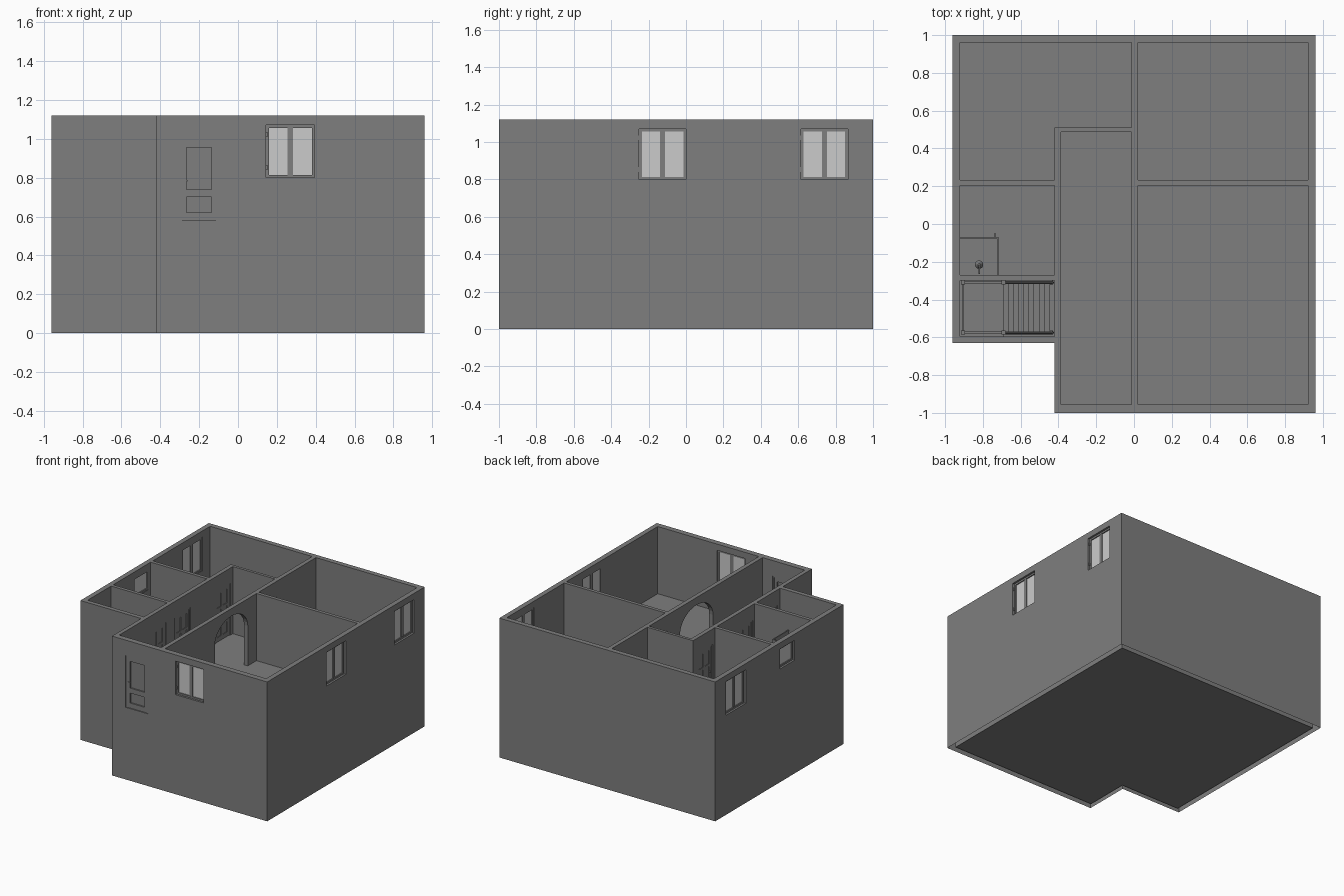
import bpy, bmesh, math
from mathutils import Matrix, Vector

if "Cube" in bpy.data.objects:
    bpy.data.objects.remove(bpy.data.objects["Cube"])

FLOOR, TOP = 0.58, 1.12


def material(name, v):
    m = bpy.data.materials.new(name)
    m.diffuse_color = (v, v, v, 1)
    m.use_nodes = True
    m.node_tree.nodes["Principled BSDF"].inputs["Base Color"].default_value = m.diffuse_color
    return m


dark = material("dark_grey", 0.21)
glass = material("glass", 0.58)


def finish(name, bm, matrix=None, mat=dark):
    if matrix is not None:
        bm.transform(matrix)
    bmesh.ops.recalc_face_normals(bm, faces=bm.faces)
    me = bpy.data.meshes.new(name)
    bm.to_mesh(me)
    bm.free()
    me.materials.append(mat)
    ob = bpy.data.objects.new(name, me)
    bpy.context.scene.collection.objects.link(ob)
    return ob


def boxes(name, items, matrix=None, mat=dark):
    """One object made of boxes given as (x0, x1, y0, y1, z0, z1)."""
    bm = bmesh.new()
    for x0, x1, y0, y1, z0, z1 in items:
        m = Matrix.Translation(((x0 + x1) / 2, (y0 + y1) / 2, (z0 + z1) / 2))
        bmesh.ops.create_cube(bm, size=1, matrix=m @ Matrix.Diagonal((x1 - x0, y1 - y0, z1 - z0, 1)))
    return finish(name, bm, matrix, mat)


def prism(name, pts, z0, z1, matrix=None):
    """Closed extrusion of a flat outline from z0 to z1."""
    bm = bmesh.new()
    lo = [bm.verts.new((x, y, z0)) for x, y in pts]
    hi = [bm.verts.new((x, y, z1)) for x, y in pts]
    bm.faces.new(lo[::-1])
    bm.faces.new(hi)
    for i in range(len(pts)):
        j = (i + 1) % len(pts)
        bm.faces.new((lo[i], lo[j], hi[j], hi[i]))
    return finish(name, bm, matrix)


def rod(name, a, b, r, r2=None, n=12):
    a, b = Vector(a), Vector(b)
    bm = bmesh.new()
    bmesh.ops.create_cone(bm, cap_ends=True, segments=n, radius1=r, radius2=r if r2 is None else r2, depth=(b - a).length)
    rot = (b - a).to_track_quat('Z', 'Y').to_matrix().to_4x4()
    return finish(name, bm, Matrix.Translation((a + b) / 2) @ rot)


def cut(ob, cutter):
    m = ob.modifiers.new("cut", 'BOOLEAN')
    m.operation, m.solver, m.object = 'DIFFERENCE', 'EXACT', cutter
    bpy.context.view_layer.objects.active = ob
    bpy.ops.object.modifier_apply(modifier=m.name)
    bpy.data.objects.remove(cutter)


def place(x, y, z, deg):
    return Matrix.Translation((x, y, z)) @ Matrix.Rotation(math.radians(deg), 4, 'Z')


# Outer walls: L-shaped shell
outer = [(-0.96, 1), (-0.96, -0.63), (-0.42, -0.63), (-0.42, -1), (0.96, -1), (0.96, 1)]
inner = [(-0.92, 0.96), (-0.92, -0.595), (-0.387, -0.595), (-0.387, -0.955), (0.92, -0.955), (0.92, 0.96)]
shell = prism("outer_walls", outer, 0, TOP)
cut(shell, prism("cutter", inner, -0.1, TOP + 0.1))

# Floors: lower slab, upper slab with stair well
prism("lower_floor", inner, 0.004, 0.025)
upper = prism("upper_floor", inner, FLOOR - 0.03, FLOOR)
cut(upper, boxes("cutter", [(-0.95, -0.42, -0.62, -0.30, 0.4, 0.7)]))

# Hall wall with the archway as part of its profile (profile plane y-z, extruded along x)
to_x_wall = Matrix(((0, 0, 1, 0), (1, 0, 0, 0), (0, 1, 0, 0), (0, 0, 0, 1)))
curve = [(-0.115 - 0.21 * math.cos(t), 0.90 + 0.16 * math.sin(t)) for t in [math.pi * i / 16 for i in range(17)]]
profile = [(-0.956, FLOOR), (-0.325, FLOOR)] + curve + [(0.095, FLOOR), (0.961, FLOOR), (0.961, TOP), (-0.956, TOP)]
mid_wall = prism("hall_right_wall", profile, -0.013, 0.021, to_x_wall)

# Other partition walls
hall_wall = boxes("hall_left_wall", [(-0.42, -0.387, -0.60, 0.51, FLOOR, TOP)])
boxes("hall_end_wall", [(-0.39, -0.012, 0.487, 0.51, FLOOR, TOP)])
boxes("right_rooms_wall", [(0.02, 0.921, 0.205, 0.233, FLOOR, TOP)])
boxes("bedroom_bath_wall", [(-0.921, -0.419, 0.205, 0.233, FLOOR, TOP)])
boxes("bath_stair_wall", [(-0.921, -0.419, -0.298, -0.27, FLOOR, TOP)])


# Windows: local x along the wall, outside faces -y, origin at lower middle of outer face
def window(name, wall, w, h, matrix, leaves=2):
    cut(wall, boxes("cutter", [(-w / 2, w / 2, -0.05, 0.1, 0, h)], matrix))
    f, a, b = 0.014, 0.016, 0.036
    parts = [(-w / 2, -w / 2 + f, a, b, 0, h), (w / 2 - f, w / 2, a, b, 0, h),
             (-w / 2 + f, w / 2 - f, a, b, 0, f), (-w / 2 + f, w / 2 - f, a, b, h - f, h)]
    if leaves == 2:
        parts.append((-0.014, 0.014, a + 0.002, b - 0.002, f, h - f))
    boxes(name + "_frame", parts, matrix)
    boxes(name + "_hinges", [(-w / 2, -w / 2 + 0.007, 0.008, 0.016, h * k, h * k + 0.025) for k in (0.15, 0.78)], matrix)
    boxes(name + "_glass", [(-w / 2 + f, w / 2 - f, 0.024, 0.028, f, h - f)], matrix, glass)


window("front_window", shell, 0.25, 0.27, place(0.27, -1, 0.80, 0))
window("right_front_window", shell, 0.25, 0.27, place(0.96, -0.125, 0.80, 90))
window("right_back_window", shell, 0.25, 0.27, place(0.96, 0.74, 0.80, 90))
window("left_back_window", shell, 0.25, 0.27, place(-0.96, 0.735, 0.80, -90))
window("bath_window", shell, 0.19, 0.16, place(-0.96, 0.085, 0.91, -90), 1)


# Doors: recessed frame, panelled leaf and small handles
def door(name, wall, matrix, depth, cols, rows):
    w, h, f = 0.20, 0.415, 0.012
    cut(wall, boxes("cutter", [(-w / 2, w / 2, -0.05, 0.1, 0.0, h)], matrix))
    a, b = 0.008, depth - 0.008
    mid = (a + b) / 2
    boxes(name + "_frame", [(-w / 2, -w / 2 + f, a - 0.003, b + 0.003, 0, h), (w / 2 - f, w / 2, a - 0.003, b + 0.003, 0, h),
                            (-w / 2 + f, w / 2 - f, a - 0.003, b + 0.003, h - f, h)], matrix)
    i, s = w / 2 - f, 0.024
    parts = [(-i, i, mid - 0.003, mid + 0.003, 0, h - f)]
    step = (2 * i - s) / cols
    for k in range(cols + 1):
        parts.append((-i + k * step, -i + k * step + s, a, b, 0, h - f))
    for z0, z1 in rows:
        parts.append((-i + s, i - s, a + 0.0005, b - 0.0005, z0, z1))
    boxes(name + "_leaf", parts, matrix)
    hx = -i + 0.010
    boxes(name + "_handle", [(hx - 0.004, hx + 0.018, y0, y0 + 0.007, 0.2, 0.208) for y0 in (a - 0.007, b)], matrix)


door("front_door", shell, place(-0.20, -1, FLOOR, 0), 0.045, 1, [(0, 0.04), (0.12, 0.16), (0.375, 0.403)])
rails = [(0, 0.035), (0.12, 0.14), (0.25, 0.27), (0.38, 0.403)]
for nm, y in (("stair_door", -0.46), ("bath_door", -0.15), ("left_bedroom_door", 0.36)):
    door(nm, hall_wall, place(-0.387, y, FLOOR, 90), 0.033, 2, rails)
door("right_bedroom_door", mid_wall, place(-0.013, 0.36, FLOOR, -90), 0.034, 2, rails)

# The shell's wall base is open underneath
bm = bmesh.new()
bm.from_mesh(shell.data)
base = [f for f in bm.faces if f.normal.z < -0.9 and f.calc_center_median().z < 0.01]
bmesh.ops.delete(bm, geom=base, context='FACES')
bm.to_mesh(shell.data)
bm.free()

# Stairs down to the lower storey: upper flight, landing, lower flight
n, run, land = 9, 0.027, 0.30
rise = (FLOOR - land) / (n + 1)
boxes("upper_stair_treads", [(-0.45 - run * (k + 1), -0.445 - run * k, -0.575, -0.31,
                              FLOOR - rise * (k + 1) - 0.012, FLOOR - rise * (k + 1)) for k in range(n)])
boxes("stair_landing", [(-0.92, -0.69, -0.595, -0.30, land - 0.02, land)])
boxes("lower_stair_treads", [(-0.69 + run * k, -0.66 + run * k, -0.575, -0.31,
                              land - rise * (k + 1) - 0.012, land - rise * (k + 1)) for k in range(n)])
posts = [(x, y) for x in (-0.905, -0.69) for y in (-0.575, -0.31)]
boxes("landing_posts", [(x - 0.011, x + 0.011, y - 0.011, y + 0.011, 0.025, land + 0.16) for x, y in posts])
boxes("landing_rails", [(-0.905, -0.69, y - 0.006, y + 0.006, land + 0.13, land + 0.145) for y in (-0.575, -0.31)]
      + [(-0.911, -0.899, -0.575, -0.31, land + 0.13, land + 0.145)])
for i, y in enumerate((-0.575, -0.31)):
    rod(f"stair_handrail_{i}", (-0.69, y, land + 0.14), (-0.43, y, FLOOR + 0.12), 0.007, n=8)
    rod(f"stair_stringer_{i}", (-0.69, y, land), (-0.43, y, FLOOR - 0.02), 0.01, n=4)

# Shower: tray, screens with rails, arm and head
boxes("shower_tray", [(-0.92, -0.72, -0.27, -0.07, FLOOR, FLOOR + 0.015)])
boxes("shower_screens", [(-0.92, -0.72, -0.074, -0.070, FLOOR + 0.015, 0.98),
                         (-0.724, -0.720, -0.27, -0.074, FLOOR + 0.015, 0.98)])
boxes("shower_rails", [(-0.92, -0.718, -0.076, -0.068, 0.98, 0.99), (-0.726, -0.718, -0.27, -0.076, 0.98, 0.99)])
boxes("shower_handle", [(-0.74, -0.73, -0.068, -0.05, 0.77, 0.84)])
rod("shower_riser", (-0.82, -0.262, 0.76), (-0.82, -0.262, 1.0), 0.004)
rod("shower_arm", (-0.82, -0.265, 1.0), (-0.82, -0.215, 1.0), 0.004)
rod("shower_head", (-0.82, -0.215, 0.982), (-0.82, -0.215, 1.004), 0.022, 0.006, 20)
